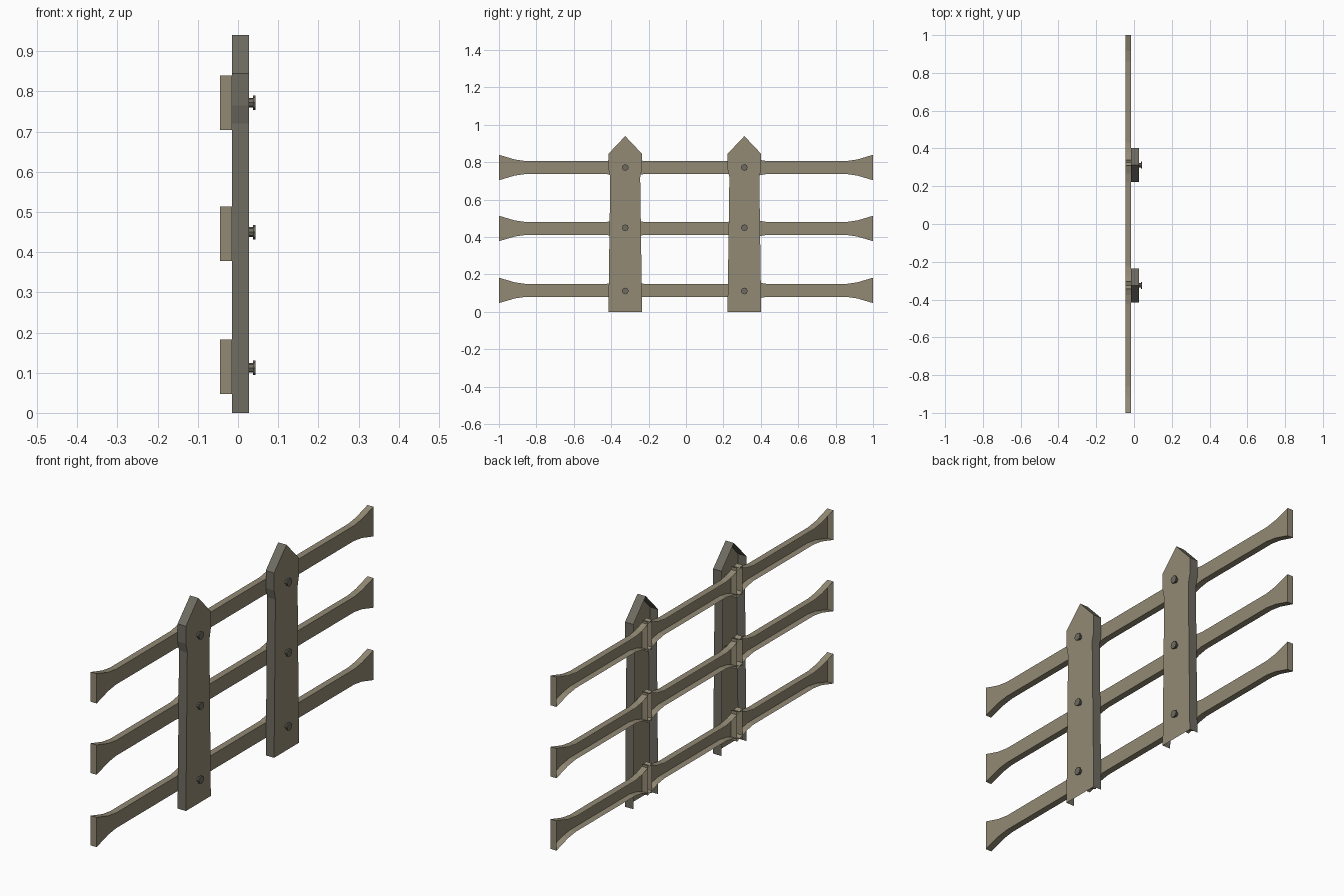
import bpy, bmesh, math
from mathutils import Matrix

if "Cube" in bpy.data.objects:
    bpy.data.objects.remove(bpy.data.objects["Cube"])


def material(name, rgb):
    m = bpy.data.materials.new(name)
    m.diffuse_color = (*rgb, 1)
    m.use_nodes = True
    m.node_tree.nodes["Principled BSDF"].inputs["Base Color"].default_value = m.diffuse_color
    return m


WOOD = material("tan wood", (0.29, 0.255, 0.178))
GREY = material("weathered grey", (0.158, 0.147, 0.118))


def finish(bm, name, mats):
    me = bpy.data.meshes.new(name)
    bm.to_mesh(me)
    bm.free()
    for m in mats:
        me.materials.append(m)
    ob = bpy.data.objects.new(name, me)
    bpy.context.collection.objects.link(ob)
    return ob


def shell(name, outline, x_back, x_front, mats, edge_mat=0, skip_last=False):
    """Front plate plus side walls, open at the back; outline is counter-clockwise (y, z)."""
    bm = bmesh.new()
    front = [bm.verts.new((x_front, y, z)) for y, z in outline]
    back = [bm.verts.new((x_back, y, z)) for y, z in outline]
    bm.faces.new(front)
    n = len(outline)
    for i in range(n - 1 if skip_last else n):
        j = (i + 1) % n
        bm.faces.new((front[i], back[i], back[j], front[j])).material_index = edge_mat
    return finish(bm, name, mats)


def rail_outline(y0, y1, f0, f1, zc):
    """Thin bar with flared ends; f0 and f1 are the flare lengths."""
    top = [(y0, .068), (y0 + f0 * .6, .043), (y0 + f0, .035),
           (y1 - f1, .035), (y1 - f1 * .6, .043), (y1, .068)]
    return [(y, zc - h) for y, h in top] + [(y, zc + h) for y, h in reversed(top)]


# Rails: three channel-shaped segments each, lapping behind the pickets
for level, zc in (("bottom", .115), ("middle", .446), ("top", .772)):
    for part, y0, y1, f0, f1 in (("left", -1, -.305, .14, .12),
                                 ("centre", -.345, .34, .12, .12),
                                 ("right", .31, 1, .12, .14)):
        shell(f"{level}_rail_{part}", rail_outline(y0, y1, f0, f1, zc), -.045, -.015, [WOOD])

# Pickets: pointed boards, open at back and bottom, with bolts
half = [(.09, 0), (.08, .72), (.09, .765), (.09, .845)]
for side, yc in (("left", -.325), ("right", .312)):
    pts = half + [(0, .94)] + [(-y, z) for y, z in reversed(half)]
    shell(f"{side}_picket", [(yc + y, z) for y, z in pts], -.015, .027,
          [WOOD, GREY], 1, True)
    for i, z in enumerate((.112, .45, .772)):
        bm = bmesh.new()
        for r, depth, x in ((.012, .014, .031), (.018, .006, .040)):
            bmesh.ops.create_cone(
                bm, cap_ends=True, segments=8, radius1=r, radius2=r, depth=depth,
                matrix=Matrix.Translation((x, yc, z)) @ Matrix.Rotation(math.pi / 2, 4, 'Y'))
        finish(bm, f"{side}_bolt_{i + 1}", [GREY])
